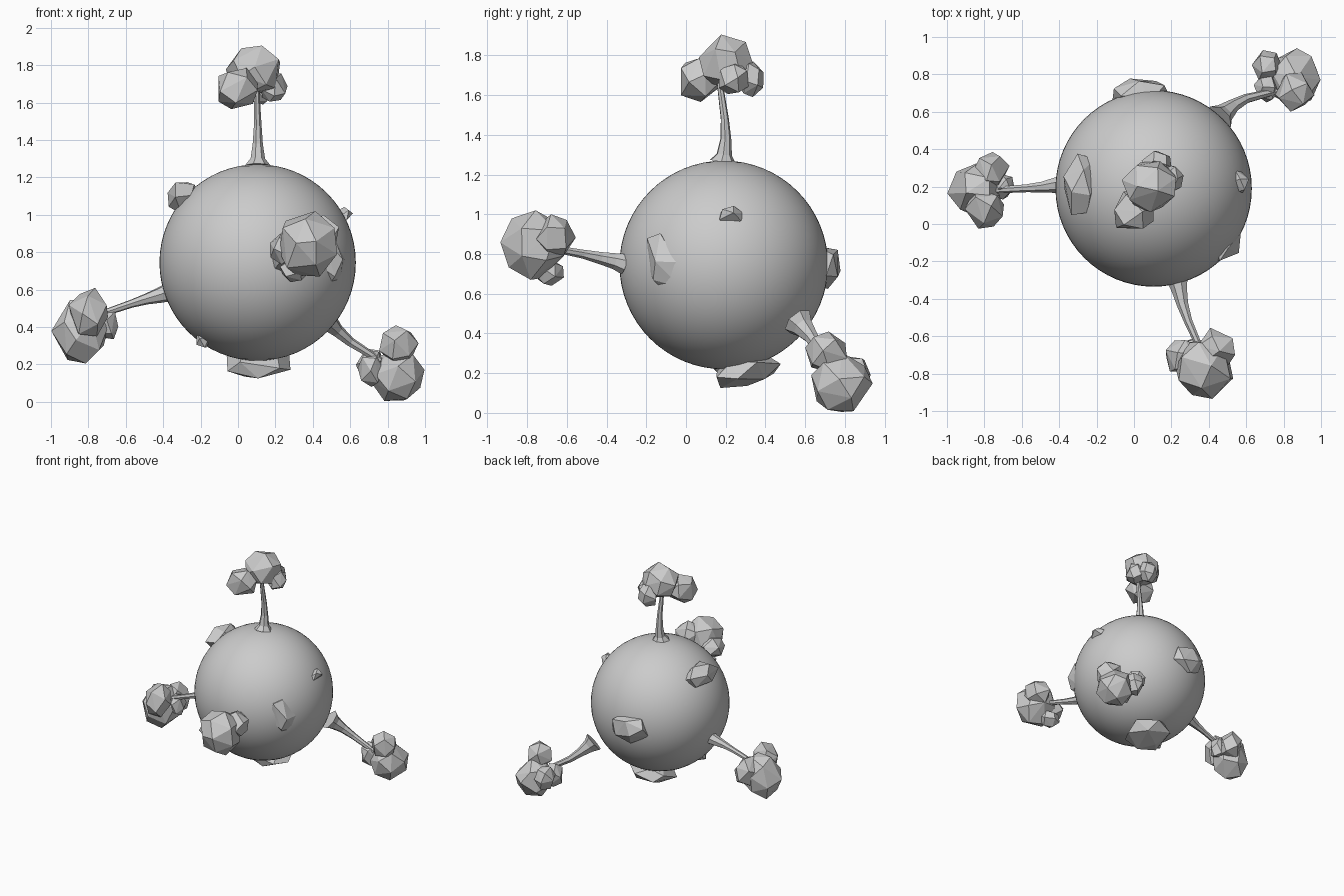
import bpy, bmesh, math, random
from mathutils import Vector, Matrix

if "Cube" in bpy.data.objects:
    bpy.data.objects.remove(bpy.data.objects["Cube"])

random.seed(7)
CENTRE = Vector((0.105, 0.19, 0.745))
RADIUS = 0.525


def finish(bm, name):
    bmesh.ops.recalc_face_normals(bm, faces=bm.faces)
    me = bpy.data.meshes.new(name)
    bm.to_mesh(me)
    bm.free()
    ob = bpy.data.objects.new(name, me)
    bpy.context.collection.objects.link(ob)
    return ob


def add_lump(bm, place, half, n=17):
    """Faceted convex lump whose local bounding box is exactly +-half."""
    turn = Matrix.Rotation(random.uniform(0, 6.28), 3,
                           Vector((random.random(), random.random(), 0.3)).normalized())
    pts = []
    for i in range(n):
        z = 1 - 2 * (i + 0.5) / n
        a = i * 2.39996 + random.uniform(-0.2, 0.2)
        r = math.sqrt(1 - z * z)
        pts.append(turn @ Vector((r * math.cos(a), r * math.sin(a), z)) * random.uniform(0.95, 1.05))
    for k in range(3):
        lo, hi = min(p[k] for p in pts), max(p[k] for p in pts)
        for p in pts:
            p[k] = ((p[k] - lo) / (hi - lo) * 2 - 1) * half[k]
    verts = [bm.verts.new(place @ p) for p in pts]
    bmesh.ops.convex_hull(bm, input=verts)


def trunk(name, path, radii, sides=7):
    """Tapered tube with a flared root."""
    bm = bmesh.new()
    path = [Vector(p) for p in path]
    rings = []
    for i, (p, r) in enumerate(zip(path, radii)):
        d = (path[min(i + 1, len(path) - 1)] - path[max(i - 1, 0)]).normalized()
        u = d.orthogonal() if i == 0 else u - d * u.dot(d)
        u.normalize()
        v = d.cross(u)
        rings.append([bm.verts.new(p + r * (math.cos(t) * u + math.sin(t) * v))
                      for t in (math.tau * k / sides for k in range(sides))])
    for a, b in zip(rings, rings[1:]):
        for k in range(sides):
            j = (k + 1) % sides
            bm.faces.new((a[k], a[j], b[j], b[k]))
    bm.faces.new(rings[0])
    bm.faces.new(rings[-1])
    finish(bm, name)


def foliage(name, lumps):
    bm = bmesh.new()
    for x, y, z, rx, ry, rz in lumps:
        add_lump(bm, Matrix.Translation((x, y, z)), (rx, ry, rz), 18 if rx > 0.12 else 14)
    finish(bm, name)


def rock(name, pos, half, roll=0, n=14):
    """Lump on the globe; half = (sideways, up the surface, outward)."""
    pos = Vector(pos)
    out = (pos - CENTRE).normalized()
    up = Vector((0, 0, 1)) if abs(out.z) < 0.9 else Vector((0, 1, 0))
    side = up.cross(out).normalized()
    rot = Matrix((side, out.cross(side), out)).transposed().to_4x4()
    bm = bmesh.new()
    add_lump(bm, Matrix.Translation(pos) @ rot @ Matrix.Rotation(math.radians(roll), 4, 'Z'), half, n)
    finish(bm, name)


# Smooth globe
bpy.ops.mesh.primitive_uv_sphere_add(segments=64, ring_count=32, radius=RADIUS, location=CENTRE)
bpy.context.object.name = "globe"
bpy.ops.object.shade_smooth()

# Trunks
R = (0.07, 0.04, 0.028, 0.021, 0.015)
trunk("top_trunk", [(.105, .185, 1.262), (.105, .192, 1.30), (.105, .2, 1.38),
                    (.105, .195, 1.48), (.10, .17, 1.66)], R)
trunk("left_trunk", [(-.375, .215, .585), (-.42, .208, .57), (-.49, .198, .55),
                     (-.57, .192, .525), (-.76, .18, .46)],
      (0.05, 0.042, 0.03, 0.022, 0.017))
trunk("front_trunk", [(.235, -.31, .75), (.245, -.36, .765), (.26, -.43, .78),
                      (.29, -.52, .80), (.36, -.68, .83)],
      (0.055, 0.042, 0.032, 0.023, 0.017))
trunk("right_trunk", [(.455, .565, .46), (.48, .59, .43), (.53, .632, .38),
                      (.60, .67, .32), (.76, .71, .22)],
      (0.08, 0.055, 0.036, 0.026, 0.018))

# Leaf clumps
foliage("top_foliage", [(.08, .20, 1.775, .145, .135, .13), (.0, .075, 1.675, .105, .10, .11),
                        (.12, .325, 1.68, .08, .065, .09), (.195, .24, 1.685, .07, .075, .08)])
foliage("left_foliage", [(-.845, .19, .375, .153, .14, .17), (-.80, .085, .48, .105, .11, .13),
                         (-.765, .285, .44, .10, .10, .11), (-.70, .2, .42, .06, .07, .085)])
foliage("front_foliage", [(.375, -.775, .845, .155, .16, .175), (.44, -.655, .89, .10, .10, .11),
                          (.255, -.705, .82, .085, .085, .085), (.30, -.685, .71, .075, .07, .07)])
foliage("right_foliage", [(.85, .785, .155, .147, .155, .15), (.86, .705, .305, .105, .105, .105),
                          (.71, .85, .2, .08, .08, .085), (.71, .72, .18, .07, .07, .10)])

# Boulders half sunk into the globe
rock("right_boulder", (.49, -.115, .75), (.10, .15, .08), 22, 11)
rock("upper_left_boulder", (-.285, .21, 1.09), (.165, .09, .09))
rock("small_right_boulder", (.565, .23, .995), (.063, .04, .05), 0, 10)
rock("bottom_boulder", (.11, .315, .215), (.17, .165, .075))
rock("back_boulder", (.03, .70, .73), (.15, .105, .085))
rock("small_lower_boulder", (-.185, .06, .335), (.04, .045, .045), 0, 10)
